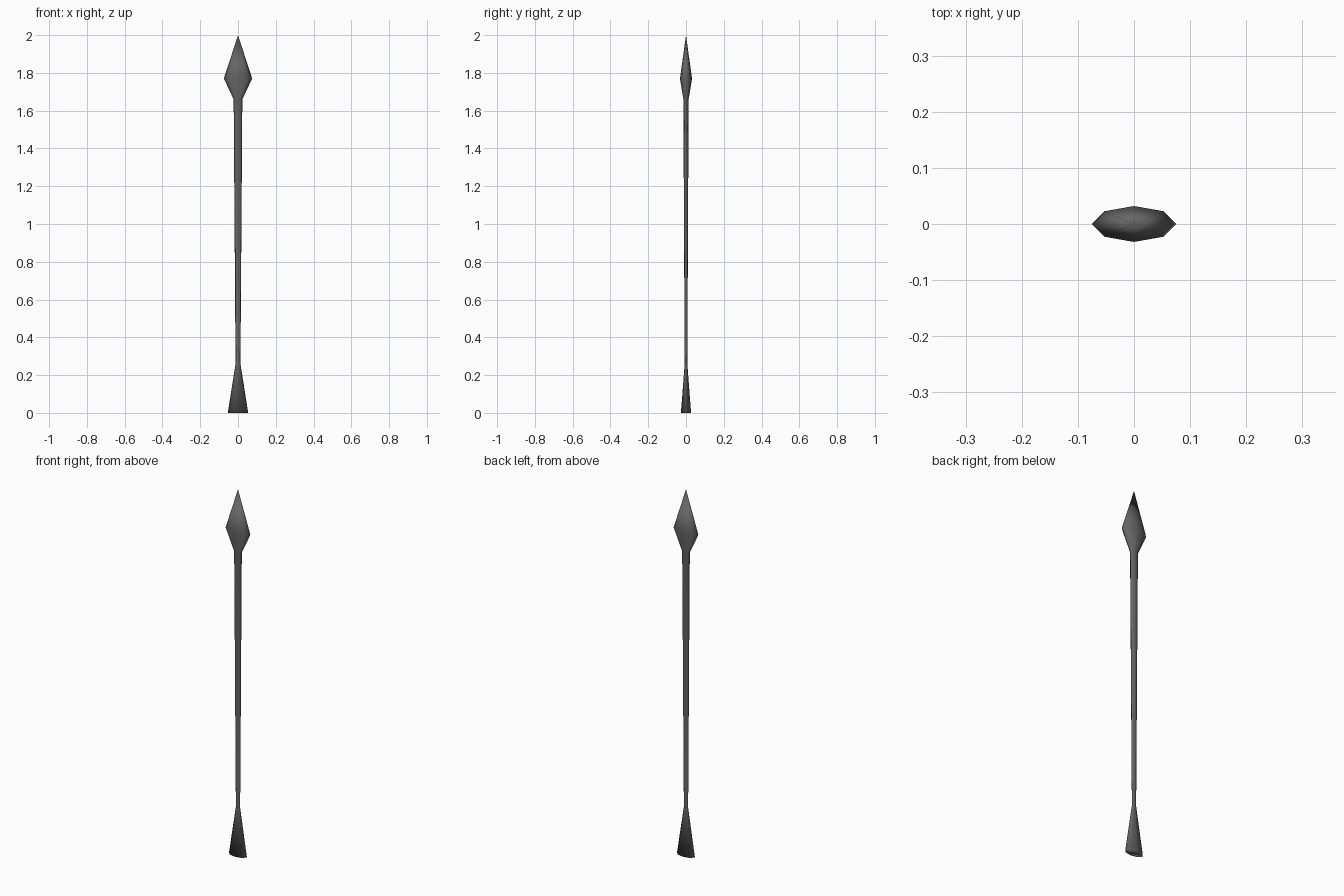
import bpy, bmesh, math

if "Cube" in bpy.data.objects:
    bpy.data.objects.remove(bpy.data.objects["Cube"])

SIDES = 8
mat = bpy.data.materials.new("dark_grey")
mat.diffuse_color = (0.13, 0.13, 0.13, 1)
mat.use_nodes = True
mat.node_tree.nodes["Principled BSDF"].inputs["Base Color"].default_value = mat.diffuse_color

# flattened spear outline: (height, half width in x, half depth in y)
profile = [
    (0.0, 0.054, 0.027),    # flared butt
    (0.26, 0.013, 0.007),   # thin end of shaft
    (1.66, 0.023, 0.014),   # thick end of shaft
    (1.77, 0.075, 0.032),   # widest part of the head
]

bm = bmesh.new()
rings = []
for z, rx, ry in profile:
    rings.append([bm.verts.new((rx * math.cos(2 * math.pi * i / SIDES),
                                ry * math.sin(2 * math.pi * i / SIDES), z))
                  for i in range(SIDES)])
tip = bm.verts.new((0, 0, 2.0))

# side walls
for low, high in zip(rings, rings[1:]):
    for i in range(SIDES):
        j = (i + 1) % SIDES
        bm.faces.new((low[i], low[j], high[j], high[i]))
# pointed head and flat butt
for i in range(SIDES):
    bm.faces.new((rings[-1][i], rings[-1][(i + 1) % SIDES], tip))
bm.faces.new(rings[0][::-1])
for f in bm.faces:
    f.smooth = True

mesh = bpy.data.meshes.new("spear")
bm.to_mesh(mesh)
bm.free()
mesh.materials.append(mat)
spear = bpy.data.objects.new("spear", mesh)
bpy.context.collection.objects.link(spear)
